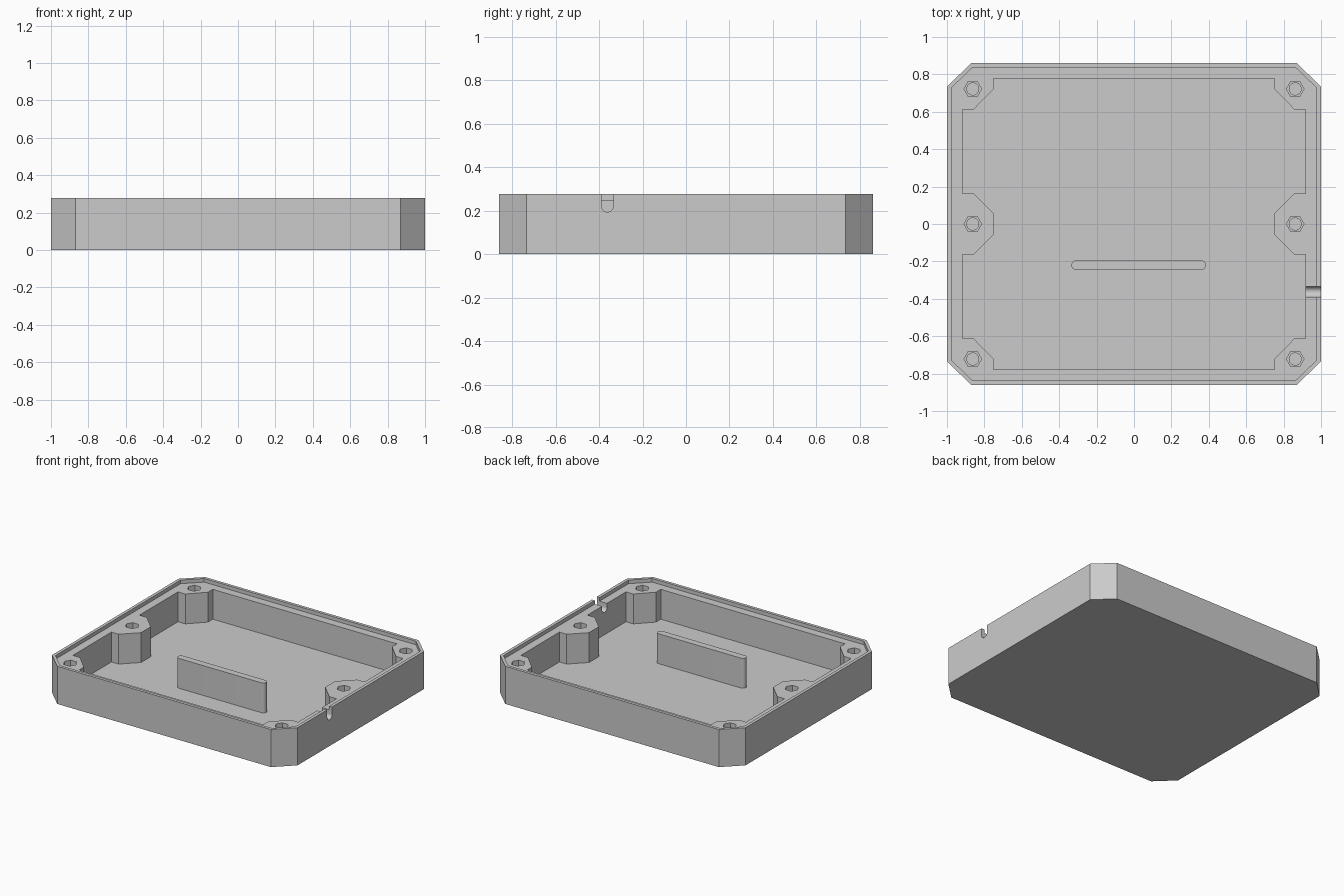
import bpy
import bmesh
import math

if "Cube" in bpy.data.objects:
    bpy.data.objects.remove(bpy.data.objects["Cube"], do_unlink=True)

HEIGHT, LEDGE, FLOOR, ABOVE = 0.277, 0.25, 0.03, 0.4

grey = bpy.data.materials.new("light_grey")
grey.use_nodes = True
colour = (0.6, 0.6, 0.6, 1)
grey.diffuse_color = colour
grey.node_tree.nodes["Principled BSDF"].inputs["Base Color"].default_value = colour


def four_way(quarter):
    """Mirror a quarter outline into a closed loop."""
    back = quarter[::-1]
    return (quarter + [(x, -y) for x, y in back]
            + [(-x, -y) for x, y in quarter] + [(-x, y) for x, y in back])


def polygon(cx, cy, r, n):
    return [(cx + r * math.cos(math.tau * i / n), cy + r * math.sin(math.tau * i / n))
            for i in range(n)]


def arc(cx, cy, r, start, n=16):
    """Half circle, anticlockwise from the start angle."""
    return [(cx + r * math.cos(start + math.pi * i / n),
             cy + r * math.sin(start + math.pi * i / n)) for i in range(n + 1)]


def prism(name, outline, low, high, along_x=False):
    """Extrude an outline along z, or a (y, z) outline along x."""
    bm = bmesh.new()
    verts = [bm.verts.new((low, a, b) if along_x else (a, b, low)) for a, b in outline]
    face = bm.faces.new(verts)
    extruded = bmesh.ops.extrude_face_region(bm, geom=[face])["geom"]
    offset = (high - low, 0, 0) if along_x else (0, 0, high - low)
    bmesh.ops.translate(bm, vec=offset,
                        verts=[g for g in extruded if isinstance(g, bmesh.types.BMVert)])
    bmesh.ops.recalc_face_normals(bm, faces=bm.faces)
    mesh = bpy.data.meshes.new(name)
    bm.to_mesh(mesh)
    bm.free()
    mesh.materials.append(grey)
    obj = bpy.data.objects.new(name, mesh)
    bpy.context.collection.objects.link(obj)
    return obj


def activate(obj):
    bpy.ops.object.select_all(action="DESELECT")
    obj.select_set(True)
    bpy.context.view_layer.objects.active = obj


def cut(obj, cutter):
    cutter.hide_render = True
    mod = obj.modifiers.new("cut", "BOOLEAN")
    mod.operation = "DIFFERENCE"
    mod.solver = "EXACT"
    mod.object = cutter
    activate(obj)
    bpy.ops.object.modifier_apply(modifier=mod.name)
    bpy.data.objects.remove(cutter, do_unlink=True)


# Tray body with chamfered corners
tray = prism("tray", four_way([(0.87, 0.86), (1, 0.735)]), 0, HEIGHT)

# Stepped rim, then the cavity that leaves the screw posts standing
cut(tray, prism("rim_cutter", four_way([(0.862, 0.838), (0.977, 0.727)]), LEDGE, ABOVE))
cavity = four_way([(0.75, 0.778), (0.75, 0.722), (0.858, 0.612), (0.917, 0.612),
                   (0.917, 0.163), (0.858, 0.163), (0.75, 0.057)])
cut(tray, prism("cavity_cutter", cavity, FLOOR, ABOVE))

# Hexagonal nut pockets with round bores below
for x in (-0.862, 0.862):
    for y in (-0.722, 0, 0.722):
        cut(tray, prism("nut_cutter", polygon(x, y, 0.047, 6), 0.19, ABOVE))
        cut(tray, prism("bore_cutter", polygon(x, y, 0.032, 24), 0.06, ABOVE))

# Round-bottomed cable notch in the left wall
notch = arc(-0.362, 0.222, 0.028, math.pi) + [(-0.334, ABOVE), (-0.39, ABOVE)]
cut(tray, prism("notch_cutter", notch, 0.88, 1.1, along_x=True))

# Upright rib with rounded ends, seated in the floor
rib_outline = (arc(0.36, -0.22, 0.025, -math.pi / 2)
               + arc(-0.31, -0.22, 0.025, math.pi / 2))
rib = prism("divider_rib", rib_outline, FLOOR - 0.01, LEDGE)

for part in (tray, rib):
    activate(part)
    bpy.ops.object.shade_smooth_by_angle(angle=math.radians(30))
